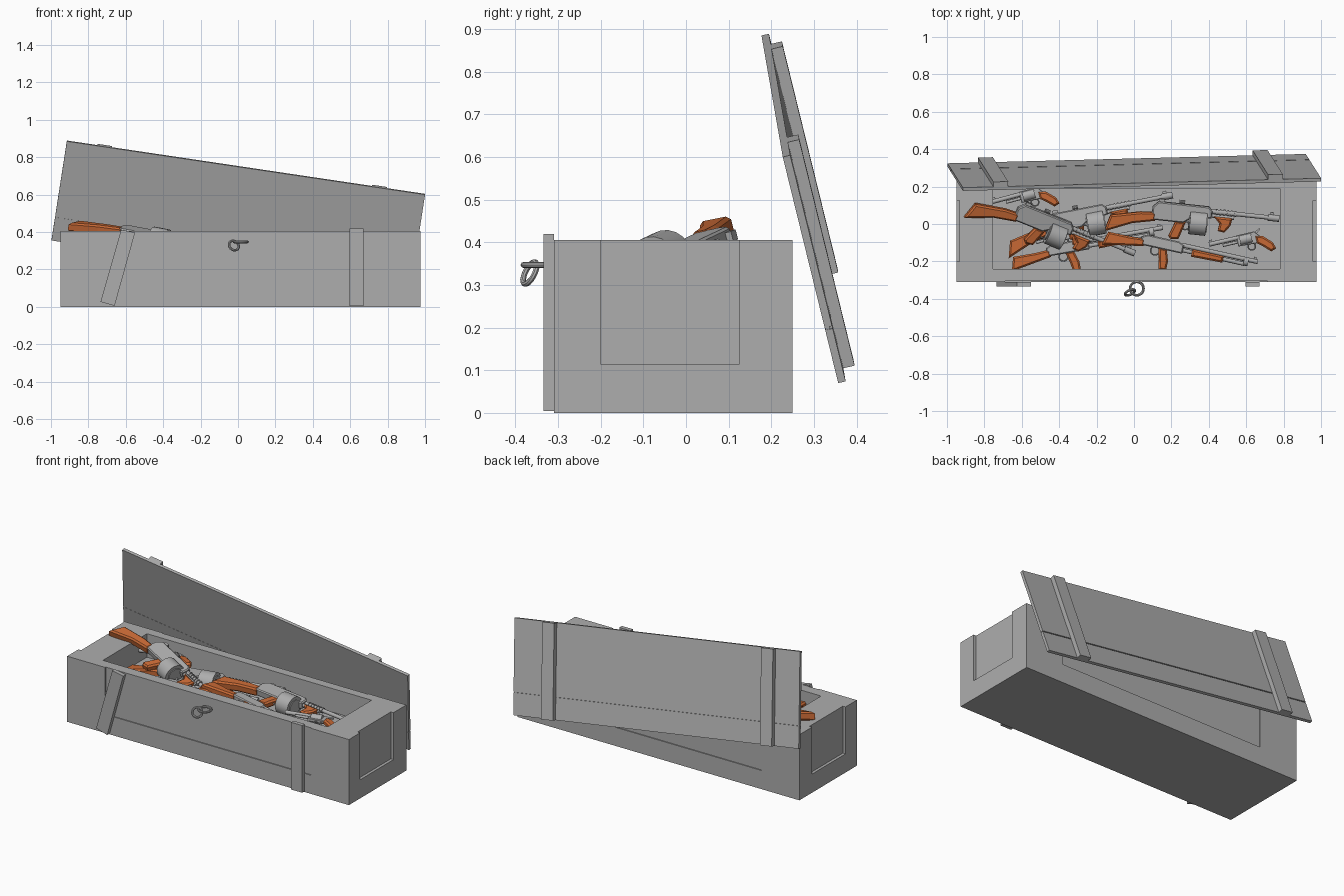
import bpy, bmesh, math
from mathutils import Matrix, Vector

if "Cube" in bpy.data.objects:
    bpy.data.objects.remove(bpy.data.objects["Cube"])


def material(name, col):
    m = bpy.data.materials.new(name)
    m.diffuse_color = (*col, 1)
    m.use_nodes = True
    m.node_tree.nodes["Principled BSDF"].inputs["Base Color"].default_value = m.diffuse_color
    return m


GREY = material("grey", (0.42, 0.42, 0.42))
WOOD = material("orange_wood", (0.57, 0.14, 0.035))


def finish(bm, name, mat, M=None, smooth=False):
    bmesh.ops.recalc_face_normals(bm, faces=bm.faces)
    if M is not None:
        bm.transform(M)
    me = bpy.data.meshes.new(name)
    bm.to_mesh(me)
    bm.free()
    me.materials.append(mat)
    ob = bpy.data.objects.new(name, me)
    bpy.context.collection.objects.link(ob)
    if smooth:
        bpy.ops.object.select_all(action='DESELECT')
        ob.select_set(True)
        bpy.context.view_layer.objects.active = ob
        bpy.ops.object.shade_smooth_by_angle(angle=math.radians(40))
    return ob


def add_box(bm, a, b):
    c = [(p + q) / 2 for p, q in zip(a, b)]
    s = [abs(q - p) for p, q in zip(a, b)]
    bmesh.ops.create_cube(bm, size=1, matrix=Matrix.Translation(c) @ Matrix.Diagonal((*s, 1)))


def box(name, a, b, M=None, mat=GREY):
    bm = bmesh.new()
    add_box(bm, a, b)
    return finish(bm, name, mat, M)


def add_plate(bm, pts, t, chamfer=0.0):
    # profile in local xy, extruded evenly along z, outline edges chamfered
    f = bm.faces.new([bm.verts.new((x, y, -t / 2)) for x, y in pts])
    r = bmesh.ops.extrude_face_region(bm, geom=[f])
    top = [v for v in r["geom"] if isinstance(v, bmesh.types.BMVert)]
    bmesh.ops.translate(bm, verts=top, vec=(0, 0, t))
    if chamfer:
        es = [e for v in list(f.verts) + top for e in v.link_edges
              if abs(e.verts[0].co.z - e.verts[1].co.z) < 1e-6]
        bmesh.ops.bevel(bm, geom=list(set(es)), offset=chamfer, segments=1, affect='EDGES')


def add_rod(bm, x0, x1, y, r, n=10, z=0):
    M = Matrix.Translation(((x0 + x1) / 2, y, z)) @ Matrix.Rotation(math.pi / 2, 4, 'Y')
    bmesh.ops.create_cone(bm, cap_ends=True, segments=n, radius1=r, radius2=r, depth=x1 - x0, matrix=M)


def add_ring(bm, R, r, M, n=20, k=8):
    rows = []
    for i in range(n):
        a = 2 * math.pi * i / n
        rows.append([bm.verts.new(M @ Vector(((R + r * math.cos(b)) * math.cos(a),
                     (R + r * math.cos(b)) * math.sin(a), r * math.sin(b))))
                     for b in (2 * math.pi * j / k for j in range(k))])
    for i in range(n):
        for j in range(k):
            p, q = rows[i], rows[(i + 1) % n]
            bm.faces.new((p[j], q[j], q[(j + 1) % k], p[(j + 1) % k]))


# crate body: solid block with cavity and shallow side recesses cut out
crate = box("crate_body", (-0.95, -0.31, 0), (0.975, 0.25, 0.405))
cuts = [((-0.755, -0.24, 0.26), (0.78, 0.19, 0.6)),
        ((-0.69, -0.4, 0.115), (0.715, -0.304, 0.6)),
        ((-0.69, 0.244, 0.115), (0.715, 0.4, 0.6)),
        ((-1.1, -0.2, 0.115), (-0.932, 0.125, 0.6)),
        ((0.957, -0.2, 0.115), (1.1, 0.125, 0.6))]
for a, b in cuts:
    cutter = box("cutter", a, b)
    cutter.hide_render = True
    md = crate.modifiers.new("cut", 'BOOLEAN')
    md.operation, md.solver, md.object = 'DIFFERENCE', 'EXACT', cutter
    bpy.context.view_layer.objects.active = crate
    bpy.ops.object.modifier_apply(modifier=md.name)
    bpy.data.objects.remove(cutter)

# front straps, the left one crooked
FRONT = Matrix.Translation((0, -0.322, 0)) @ Matrix.Rotation(math.pi / 2, 4, 'X')
for name, pts in (("left_strap", [(-0.735, 0.027), (-0.66, 0.005), (-0.55, 0.398), (-0.625, 0.412)]),
                  ("right_strap", [(0.597, 0.005), (0.672, 0.005), (0.672, 0.42), (0.597, 0.42)])):
    bm = bmesh.new()
    add_plate(bm, pts, 0.025)
    finish(bm, name, GREY, FRONT)

# latch rings
bm = bmesh.new()
add_ring(bm, 0.036, 0.007, Matrix.Translation((0.015, -0.345, 0.347)))
add_ring(bm, 0.028, 0.007, Matrix.Translation((-0.022, -0.366, 0.328))
         @ Matrix.Rotation(math.radians(25), 4, 'Z') @ Matrix.Rotation(math.radians(65), 4, 'X'))
finish(bm, "latch_rings", GREY, smooth=True)

# lid leaning behind the crate: local x along, y down the board, z outward
u = Vector((1.915, 0.05, -0.285)).normalized()
n = u.cross(Vector((-0.085, 0.13, -0.53))).normalized()
v = n.cross(u)
LID = Matrix.Translation((-0.915, 0.177, 0.885)) @ Matrix((u, v, n)).transposed().to_4x4()
box("lid_upper_plank", (0, 0, 0), (1.937, 0.417, 0.018), LID)
box("lid_lower_plank", (0, 0.423, 0), (1.937, 0.552, 0.018), LID)
box("lid_joint", (0.002, 0.41, 0.001), (1.935, 0.43, 0.012), LID)
for i, x in enumerate((0.165, 1.65)):
    box(f"lid_batten_{i + 1}", (x, 0, 0.018), (x + 0.08, 0.552, 0.045), LID)


def place(x, y, z, yaw, pitch=0, roll=0):
    R = Matrix.Rotation
    return (Matrix.Translation((x, y, z)) @ R(math.radians(yaw), 4, 'Z')
            @ R(math.radians(pitch), 4, 'Y') @ R(math.radians(roll), 4, 'X'))


def wood_parts(name, M, parts):
    for part, pts, t in parts:
        bm = bmesh.new()
        add_plate(bm, pts, t, 0.009)
        finish(bm, f"{name}_{part}", WOOD, M)


def drum_gun(name, M):
    wood_parts(name, M, [
        ("stock", [(0.02, -0.03), (-0.06, -0.035), (-0.22, -0.069), (-0.245, -0.16), (-0.1, -0.1), (0.02, -0.075)], 0.05),
        ("grip", [(0.13, -0.065), (0.1, -0.15), (0.115, -0.165), (0.155, -0.16), (0.185, -0.065)], 0.04),
        ("foregrip", [(0.33, -0.02), (0.43, -0.02), (0.425, -0.06), (0.395, -0.1), (0.36, -0.095), (0.365, -0.055)], 0.04)])
    bm = bmesh.new()
    add_plate(bm, [(0, -0.07), (0, 0.0), (0.03, 0.03), (0.3, 0.03), (0.32, 0.01), (0.32, -0.03),
                   (0.2, -0.05), (0.17, -0.07)], 0.045, 0.006)
    add_box(bm, (0.03, 0.03, -0.012), (0.06, 0.045, 0.012))
    add_rod(bm, 0.14, 0.17, 0.04, 0.01)
    finish(bm, name + "_receiver", GREY, M)
    bm = bmesh.new()
    add_rod(bm, 0.31, 0.67, 0.005, 0.012)
    add_rod(bm, 0.62, 0.68, 0.005, 0.018)
    add_rod(bm, 0.31, 0.44, -0.018, 0.01)
    for i in range(6):
        add_rod(bm, 0.34 + i * 0.02, 0.348 + i * 0.02, 0.005, 0.017)
    add_box(bm, (0.63, 0.018, -0.003), (0.65, 0.035, 0.003))
    finish(bm, name + "_barrel", GREY, M, True)
    bm = bmesh.new()
    add_rod(bm, 0.205, 0.295, -0.065, 0.064, 20)
    add_rod(bm, 0.2, 0.3, -0.065, 0.045, 16)
    finish(bm, name + "_drum", GREY, M, True)
    bm = bmesh.new()
    add_ring(bm, 0.022, 0.004, Matrix.Translation((0.185, -0.085, 0)), 12, 6)
    finish(bm, name + "_trigger_guard", GREY, M, True)


def pump_gun(name, M):
    wood_parts(name, M, [
        ("stock", [(0.02, 0.0), (-0.06, -0.005), (-0.18, -0.005), (-0.2, -0.08), (-0.08, -0.058), (0.02, -0.04)], 0.042),
        ("grip", [(0.1, -0.03), (0.115, -0.09), (0.125, -0.145), (0.165, -0.14), (0.165, -0.09), (0.145, -0.03)], 0.035),
        ("forend", [(0.28, 0.0), (0.45, 0.0), (0.45, -0.035), (0.28, -0.04)], 0.042)])
    bm = bmesh.new()
    add_plate(bm, [(0, -0.035), (0, 0.01), (0.03, 0.025), (0.2, 0.025), (0.23, 0.012), (0.23, -0.035)], 0.038, 0.006)
    finish(bm, name + "_receiver", GREY, M)
    bm = bmesh.new()
    add_rod(bm, 0.22, 0.635, 0.01, 0.012)
    add_rod(bm, 0.22, 0.57, -0.016, 0.011)
    add_rod(bm, 0.56, 0.585, -0.003, 0.022)
    add_box(bm, (0.61, 0.02, -0.003), (0.625, 0.033, 0.003))
    add_ring(bm, 0.024, 0.004, Matrix.Translation((0.085, -0.05, 0)), 12, 6)
    finish(bm, name + "_barrel", GREY, M, True)


def revolver(name, M):
    wood_parts(name, M, [("grip", [(-0.05, 0.005), (-0.09, -0.005), (-0.135, -0.05), (-0.145, -0.085),
                                   (-0.115, -0.095), (-0.08, -0.06), (-0.05, -0.035)], 0.035)])
    bm = bmesh.new()
    add_plate(bm, [(-0.06, -0.035), (-0.075, 0.0), (-0.05, 0.03), (0.05, 0.03), (0.05, -0.03)], 0.02, 0.003)
    add_plate(bm, [(-0.06, 0.015), (-0.085, 0.035), (-0.08, 0.04), (-0.05, 0.025)], 0.01)
    finish(bm, name + "_frame", GREY, M)
    bm = bmesh.new()
    add_rod(bm, 0.04, 0.2, 0.016, 0.012)
    add_rod(bm, 0.04, 0.13, -0.006, 0.008)
    add_rod(bm, -0.03, 0.035, 0, 0.027, 12)
    add_box(bm, (0.18, 0.025, -0.003), (0.195, 0.038, 0.003))
    add_ring(bm, 0.02, 0.004, Matrix.Translation((-0.02, -0.045, 0)), 12, 6)
    finish(bm, name + "_barrel", GREY, M, True)


# pile of prop weapons in the crate
drum_gun("drum_gun_1", place(-0.62, 0.09, 0.415, -22, 10, 12))
drum_gun("drum_gun_2", place(0.10, 0.095, 0.345, -6, 2, 6))
drum_gun("drum_gun_3", place(-0.46, 0.02, 0.325, 11, 0, 0))
pump_gun("pump_gun_1", place(-0.47, -0.14, 0.32, 10, 0, 0))
pump_gun("pump_gun_2", place(0.04, -0.075, 0.34, -12.5, 2, 0))
revolver("revolver_1", place(0.60, -0.08, 0.345, 193, 0, 180))
revolver("revolver_2", place(-0.56, 0.155, 0.33, 195, 0, 180))
revolver("revolver_3", place(-0.40, -0.06, 0.31, 195, 0, 180))
